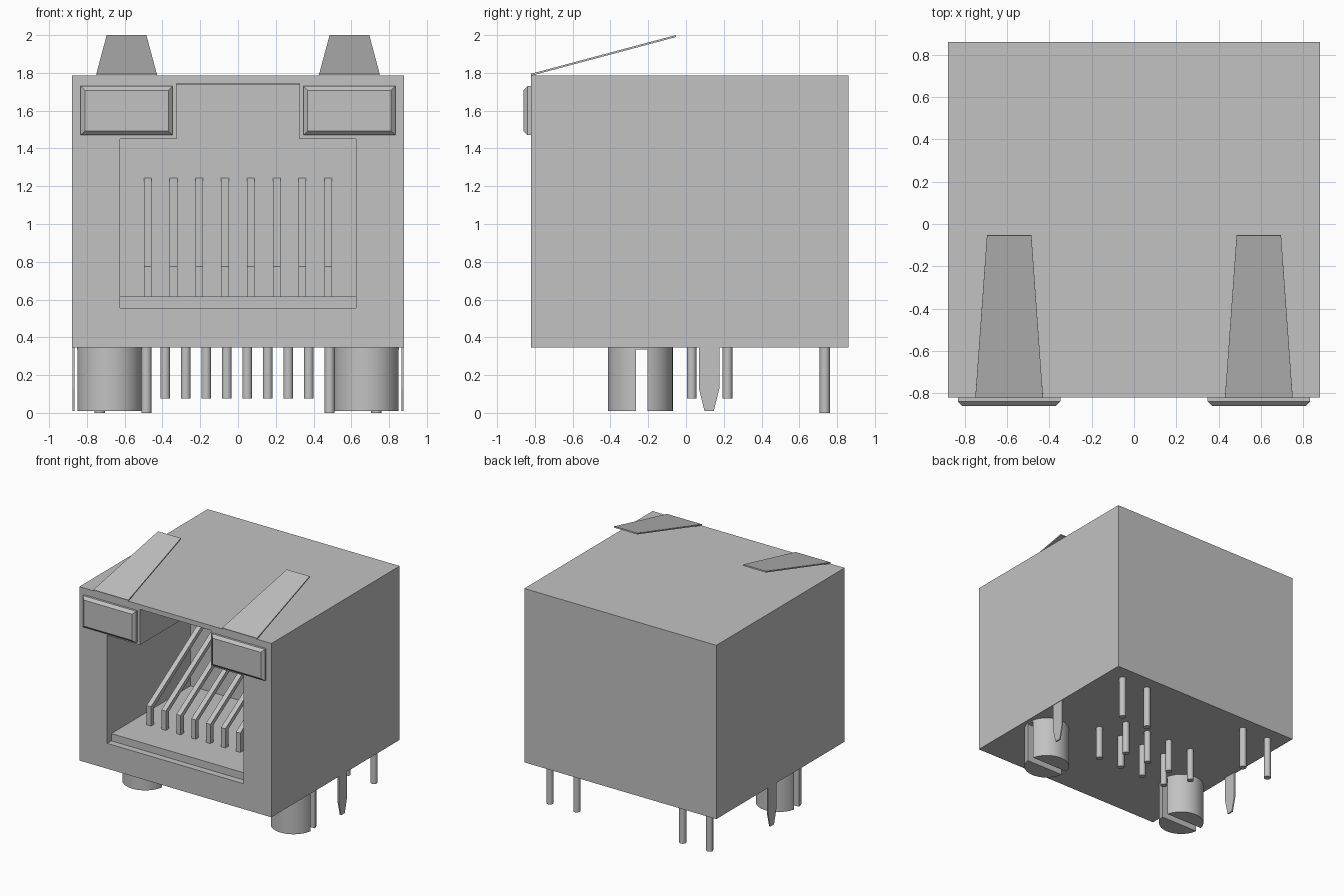
import bpy, bmesh, math
from mathutils import Matrix, Vector

cube = bpy.data.objects.get("Cube")
if cube:
    bpy.data.objects.remove(cube, do_unlink=True)

grey = bpy.data.materials.new("light_grey")
grey.use_nodes = True
colour = (0.54, 0.54, 0.54, 1)
grey.diffuse_color = colour
grey.node_tree.nodes["Principled BSDF"].inputs["Base Color"].default_value = colour


def finish(name, bm):
    bmesh.ops.recalc_face_normals(bm, faces=bm.faces)
    mesh = bpy.data.meshes.new(name)
    bm.to_mesh(mesh)
    bm.free()
    mesh.materials.append(grey)
    obj = bpy.data.objects.new(name, mesh)
    bpy.context.collection.objects.link(obj)
    return obj


def prism(name, profile, axis, start, end):
    """Extrude a profile along x (profile is y, z) or y (profile is x, z)."""
    bm = bmesh.new()
    place = (lambda u, v: (start, u, v)) if axis == "x" else (lambda u, v: (u, start, v))
    face = bm.faces.new([bm.verts.new(place(u, v)) for u, v in profile])
    new = bmesh.ops.extrude_face_region(bm, geom=[face])["geom"]
    shift = Vector((end - start, 0, 0) if axis == "x" else (0, end - start, 0))
    bmesh.ops.translate(bm, vec=shift, verts=[g for g in new if isinstance(g, bmesh.types.BMVert)])
    return finish(name, bm)


def rect(u0, u1, v0, v1):
    return [(u0, v0), (u1, v0), (u1, v1), (u0, v1)]


def select(obj):
    bpy.ops.object.select_all(action="DESELECT")
    obj.select_set(True)
    bpy.context.view_layer.objects.active = obj


def cylinder(name, x, y, radius, z0, z1, sides):
    bm = bmesh.new()
    bmesh.ops.create_cone(bm, cap_ends=True, segments=sides, radius1=radius, radius2=radius,
                          depth=z1 - z0, matrix=Matrix.Translation((x, y, (z0 + z1) / 2)))
    return finish(name, bm)


def smooth(obj):
    select(obj)
    bpy.ops.object.shade_smooth_by_angle(angle=math.radians(35))


def cut(obj, cutter):
    cutter.hide_render = True
    mod = obj.modifiers.new("cut", "BOOLEAN")
    mod.operation = "DIFFERENCE"
    mod.solver = "EXACT"
    mod.object = cutter
    select(obj)
    bpy.ops.object.modifier_apply(modifier=mod.name)
    bpy.data.objects.remove(cutter, do_unlink=True)


def socket_profile(floor, roof):
    half = [(0.625, floor), (0.625, 1.45), (0.325, 1.45), (0.325, roof)]
    return half + [(-x, z) for x, z in reversed(half)]


BOTTOM, TOP, FRONT, BACK = 0.345, 1.785, -0.82, 0.86
WALL = 0.27  # rear wall of the socket

# Housing with a keyed socket and a shallow lip at its mouth
housing = prism("housing", rect(-0.88, 0.88, BOTTOM, TOP), "y", FRONT, BACK)
cut(housing, prism("socket_cutter", socket_profile(0.615, 1.735), "y", -0.9, WALL))
cut(housing, prism("lip_cutter", socket_profile(0.555, 1.745), "y", -0.9, -0.765))

# Spring contacts: a short post and a strip sloping up to the rear wall
contact = [(-0.485, 0.61), (-0.485, 0.775), (WALL + 0.01, 1.25), (WALL + 0.01, 1.21),
           (-0.445, 0.757), (-0.445, 0.61)]
for i in range(8):
    x = -0.478 + i * 0.1364
    prism(f"contact_{i + 1}", contact, "x", x - 0.02, x + 0.02)

# Short solder pins in two staggered rows
for i in range(8):
    smooth(cylinder(f"signal_pin_{i + 1}", -0.385 + i * 0.1085, 0.03 if i % 2 else 0.22,
                    0.026, 0.075, BOTTOM + 0.01, 16))

for side, s in (("left", 1), ("right", -1)):
    # Indicator lamp with chamfered front
    bm = bmesh.new()
    rings = []
    for y, inset in ((FRONT + 0.005, 0), (-0.838, 0), (-0.86, 0.022)):
        rings.append([bm.verts.new((s * x, y, z)) for x, z in
                      rect(0.347 + inset, 0.833 - inset, 1.47 + inset, 1.73 - inset)])
    for a, b in zip(rings, rings[1:]):
        for k in range(4):
            bm.faces.new((a[k], a[(k + 1) % 4], b[(k + 1) % 4], b[k]))
    bm.faces.new(rings[0])
    bm.faces.new(rings[-1])
    finish(f"{side}_lamp", bm)

    # Tapered spring tab rising toward the back
    bm = bmesh.new()
    corners = [(0.43, FRONT, 1.785), (0.75, FRONT, 1.785),
               (0.695, -0.052, 1.99), (0.485, -0.052, 1.99)]
    low = [bm.verts.new((s * x, y, z)) for x, y, z in corners]
    high = [bm.verts.new((s * x, y - 0.002, z + 0.01)) for x, y, z in corners]
    bm.faces.new(low)
    bm.faces.new(high)
    for k in range(4):
        j = (k + 1) % 4
        bm.faces.new((low[k], low[j], high[j], high[k]))
    finish(f"{side}_spring_tab", bm)

    # Split locating peg
    peg = cylinder(f"{side}_peg", s * 0.68, -0.242, 0.172, 0.01, BOTTOM + 0.005, 48)
    cut(peg, prism("slot_cutter", rect(-0.265, -0.205, -0.1, 0.335), "x",
                   s * 0.68 - 0.3, s * 0.68 + 0.3))
    smooth(peg)

    # Pointed ground tab
    prism(f"{side}_ground_tab", [(0.068, BOTTOM + 0.01), (0.068, 0.13), (0.098, 0.01),
                                 (0.147, 0.01), (0.177, 0.13), (0.177, BOTTOM + 0.01)],
          "x", s * 0.865, s * 0.876)

    # Long lamp pins
    for n, x in enumerate((0.485, 0.732)):
        smooth(cylinder(f"{side}_lamp_pin_{n + 1}", s * x, 0.735, 0.027, 0, BOTTOM + 0.01, 16))
